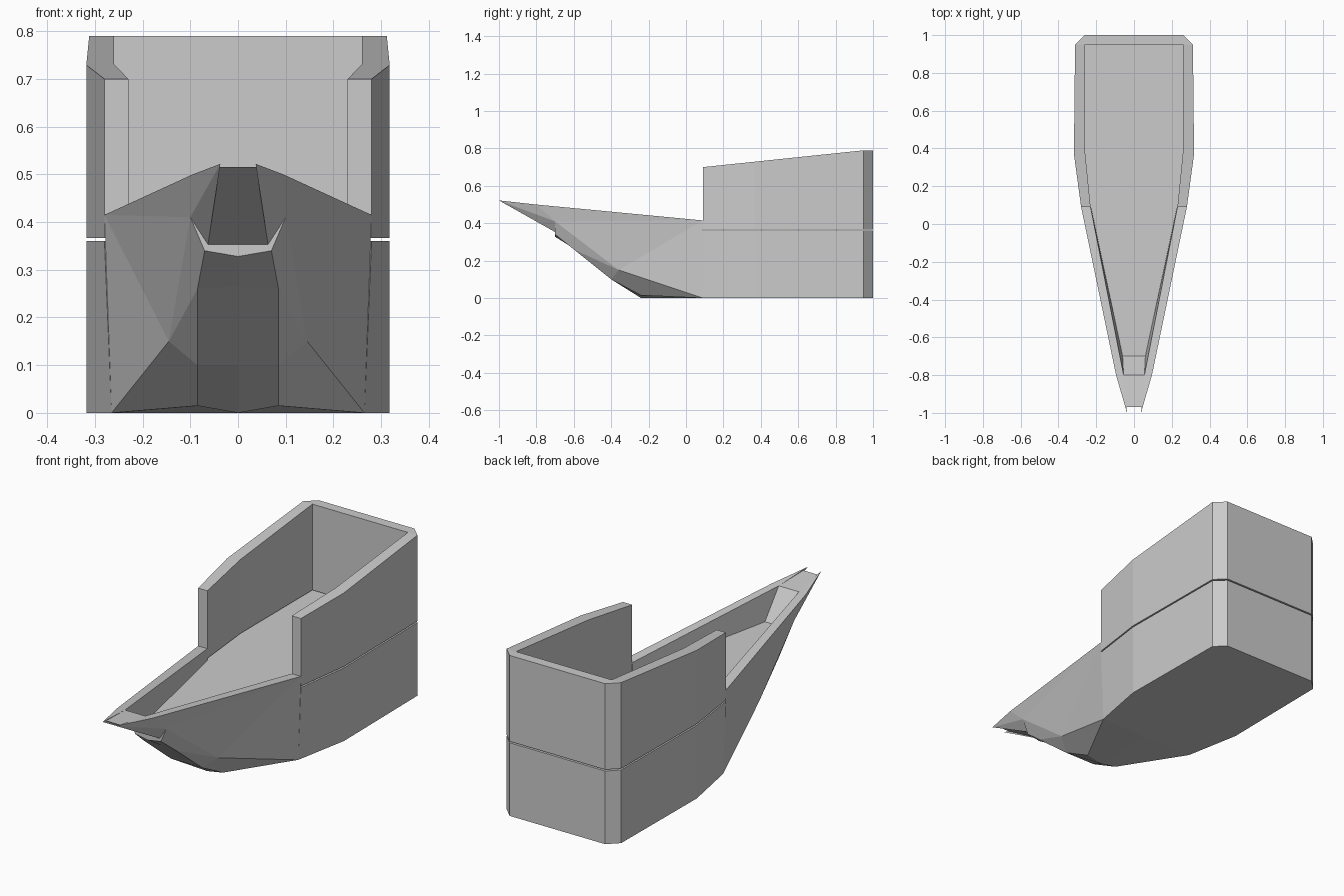
import bpy, bmesh

if "Cube" in bpy.data.objects:
    bpy.data.objects.remove(bpy.data.objects["Cube"])


def mirrored(name, verts, faces):
    """Build a closed shell from its +x half, mirrored over x = 0."""
    bm = bmesh.new()
    for side in (1, -1):
        vs = {k: bm.verts.new((side * x, y, z)) for k, (x, y, z) in verts.items()}
        for f in faces:
            bm.faces.new([vs[k] for k in f])
    bmesh.ops.remove_doubles(bm, verts=bm.verts, dist=1e-4)
    bmesh.ops.recalc_face_normals(bm, faces=bm.faces)
    me = bpy.data.meshes.new(name)
    bm.to_mesh(me)
    bm.free()
    ob = bpy.data.objects.new(name, me)
    bpy.context.collection.objects.link(ob)
    return ob


# Shared half plans, front to back
outer = [(.28, .09), (.318, .37), (.312, .95), (.26, 1.0), (0, 1.0)]
inner = [(.23, .09), (.26, .39), (.26, .95), (.25, .95), (0, .95)]
n = len(outer)

# Lower rear hull: solid block, narrower at the front foot
v, f = {}, []
for i, (x, y) in enumerate(outer):
    v["b", i] = (.265 if i == 0 else x, y, 0)
    v["t", i] = (x, y, .36)
v["b", n], v["t", n] = (0, .09, 0), (0, .09, .36)
f = [[(lv, i) for i in range(n + 1)] for lv in "bt"]
f += [[("b", i), ("b", i + 1), ("t", i + 1), ("t", i)] for i in range(n - 1)]
f.append([("b", 0), ("b", n), ("t", n), ("t", 0)])
mirrored("rear_hull", v, f)

# Upper rear wall: U-shaped, top rises toward the back, thin gap below
v, f = {}, []
for ring, plan in (("o", outer), ("i", inner)):
    for i, (x, y) in enumerate(plan):
        v[ring + "b", i] = (x, y, .367)
        v[ring + "t", i] = (x, y, .70 + .09 * min(1, (y - .09) / .86))
loop = ["ob", "ot", "it", "ib"]
for i in range(n - 1):
    for a, b in zip(loop, loop[1:] + loop[:1]):
        f.append([(a, i), (a, i + 1), (b, i + 1), (b, i)])
f.append([(a, 0) for a in loop])
mirrored("rear_wall", v, f)

# Faceted bow with sunken floor and forked tip
bow = {
    "A": (.28, .09, .415), "B": (.095, -.8, .50), "C": (.037, -1, .522),      # gunwale
    "D": (.04, -.97, .515), "d": (0, -.97, .515),                             # nose lip
    "F": (.063, -.7, .353), "N": (0, -.7, .353), "Q": (.10, -.7, .41),        # nose underside
    "K": (.07, -.7, .34), "L": (.085, -.6, .26), "P": (.085, -.4, .10), "R": (.085, -.24, .015),
    "k": (0, -.7, .328), "l": (0, -.6, .265), "p": (0, -.4, .10), "r": (0, -.24, 0),
    "H": (.145, -.36, .15), "E": (.265, .09, 0), "e": (0, .09, 0),            # chine and foot
    "I": (.23, .09, .415), "J": (.055, -.8, .50), "j": (0, -.8, .50),         # inner rim
    "T": (.228, .09, .36), "t": (0, .09, .36), "S": (.06, -.7, .36), "s": (0, -.7, .36),
}
bow_faces = """ABQ AQH AHE QKLH HLP HPRE BCQ CFQ CDF FKQ FKkN DFNd
KLlk LPpl PRrp REer ABJI BCJ CDJ DdjJ JjsS IJST SstT AIE ITE TteE""".split()
mirrored("bow", bow, bow_faces)
